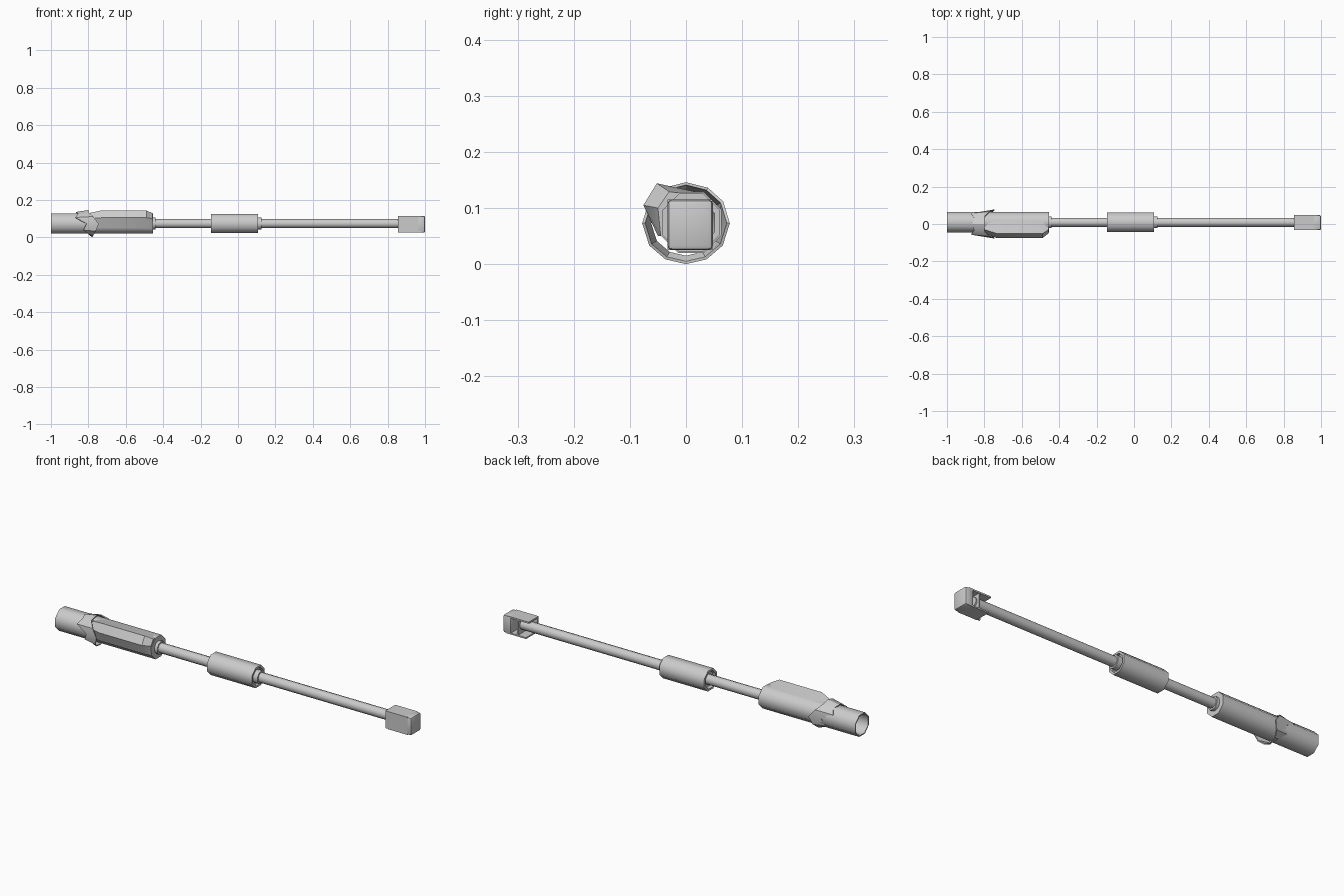
import bpy, bmesh, math
from math import cos, sin, pi, radians

if "Cube" in bpy.data.objects:
    bpy.data.objects.remove(bpy.data.objects["Cube"])

AY, AZ = 0.009, 0.074   # common axis of the shaft


def finish(name, bm, angle=50):
    bmesh.ops.remove_doubles(bm, verts=bm.verts, dist=1e-5)
    bmesh.ops.recalc_face_normals(bm, faces=bm.faces)
    me = bpy.data.meshes.new(name)
    bm.to_mesh(me)
    bm.free()
    ob = bpy.data.objects.new(name, me)
    bpy.context.collection.objects.link(ob)
    bpy.ops.object.select_all(action='DESELECT')
    ob.select_set(True)
    bpy.context.view_layer.objects.active = ob
    if angle:
        bpy.ops.object.shade_smooth_by_angle(angle=radians(angle))
    return ob


def loft(name, rings, angle=50, caps=False):
    """Skin a row of closed rings of equal point count."""
    bm = bmesh.new()
    rows = [[bm.verts.new(p) for p in ring] for ring in rings]
    n = len(rows[0])
    for a, b in zip(rows, rows[1:]):
        for i in range(n):
            j = (i + 1) % n
            bm.faces.new((a[i], a[j], b[j], b[i]))
    if caps:
        bm.faces.new(rows[0])
        bm.faces.new(rows[-1])
    return finish(name, bm, angle)


def lathe(name, profile, sides):
    """Turn an (x, radius) profile around the shaft axis."""
    rings = []
    for x, r in profile:
        rings.append([(x, AY + r * cos(2 * pi * (i + .5) / sides),
                       AZ + r * sin(2 * pi * (i + .5) / sides)) for i in range(sides)])
    return loft(name, rings)


def box(name, x0, x1, y0, y1, z0, z1, bevel=0.0):
    bm = bmesh.new()
    bmesh.ops.create_cube(bm, size=1)
    for v in bm.verts:
        v.co = ((x0 + x1) / 2 + v.co.x * (x1 - x0),
                (y0 + y1) / 2 + v.co.y * (y1 - y0),
                (z0 + z1) / 2 + v.co.z * (z1 - z0))
    if bevel:
        bmesh.ops.bevel(bm, geom=bm.edges[:], offset=bevel, segments=2,
                        affect='EDGES', profile=0.5)
    return finish(name, bm, 40)


# Grip tube, hollow at the butt, and the slim shaft
lathe("grip_tube", [(-.455, .03), (-.455, .059), (-1, .059), (-1, .053),
                    (-.88, .053), (-.88, .001)], 8)
lathe("shaft", [(-.47, .001), (-.47, .025), (.93, .025), (.93, .001)], 10)

# Middle sleeve with recessed ends
lathe("middle_sleeve", [(-.13, .02), (-.13, .042), (-.145, .045), (-.145, .056),
                        (.108, .056), (.108, .045), (.098, .042), (.098, .02)], 8)

# Small stop rings where the shaft leaves the grip and the sleeve
for name, x0, x1 in (("grip_stop_ring", -.47, -.44), ("sleeve_stop_ring", .09, .125)):
    lathe(name, [(x0, .02), (x0, .033), (x1, .033), (x1, .02)], 10)

# Raised cover on the upper front of the grip
full = [(.035, .125), (-.052, .144), (-.076, .105), (-.05, .05), (0, .06), (.03, .09)]
low = [(.03, .122), (-.03, .129), (-.05, .100), (-.045, .05), (0, .06), (.03, .09)]
loft("grip_cover", [[(x, y, z) for y, z in sec] for x, sec in
                    ((-.80, low), (-.73, full), (-.49, full), (-.457, low))], 30, True)

# Zigzag guard band: rear and front edge position by angle, mirrored in y
half = [(90, -.865, -.80), (60, -.855, -.80), (32, -.87, -.775), (0, -.81, -.745),
        (-33, -.826, -.76), (-62, -.80, -.775), (-90, -.785, -.78)]
band = half + [(180 - a, l, r) for a, l, r in half[-2:0:-1]]


def edge(side, radius):
    pts = []
    for i, row in enumerate(band):
        a = radians(row[0])
        pts.append((row[side], radius * cos(a) * 1.07, .073 + radius * sin(a)))
    return pts


loft("guard_band", [edge(1, .063), edge(2, .073), edge(2, .068), edge(1, .058), edge(1, .063)], 30)

# Tip housing: end block, three walls open to the back, inner rib
box("tip_end_block", .955, 1, -.033, .048, .025, .115, .008)
box("tip_front_wall", .855, .98, -.033, -.026, .027, .114)
box("tip_top_wall", .855, .98, -.033, .047, .107, .115)
box("tip_bottom_wall", .87, .98, -.033, .047, .025, .032)
box("tip_rib", .915, .922, -.03, .045, .028, .112)
